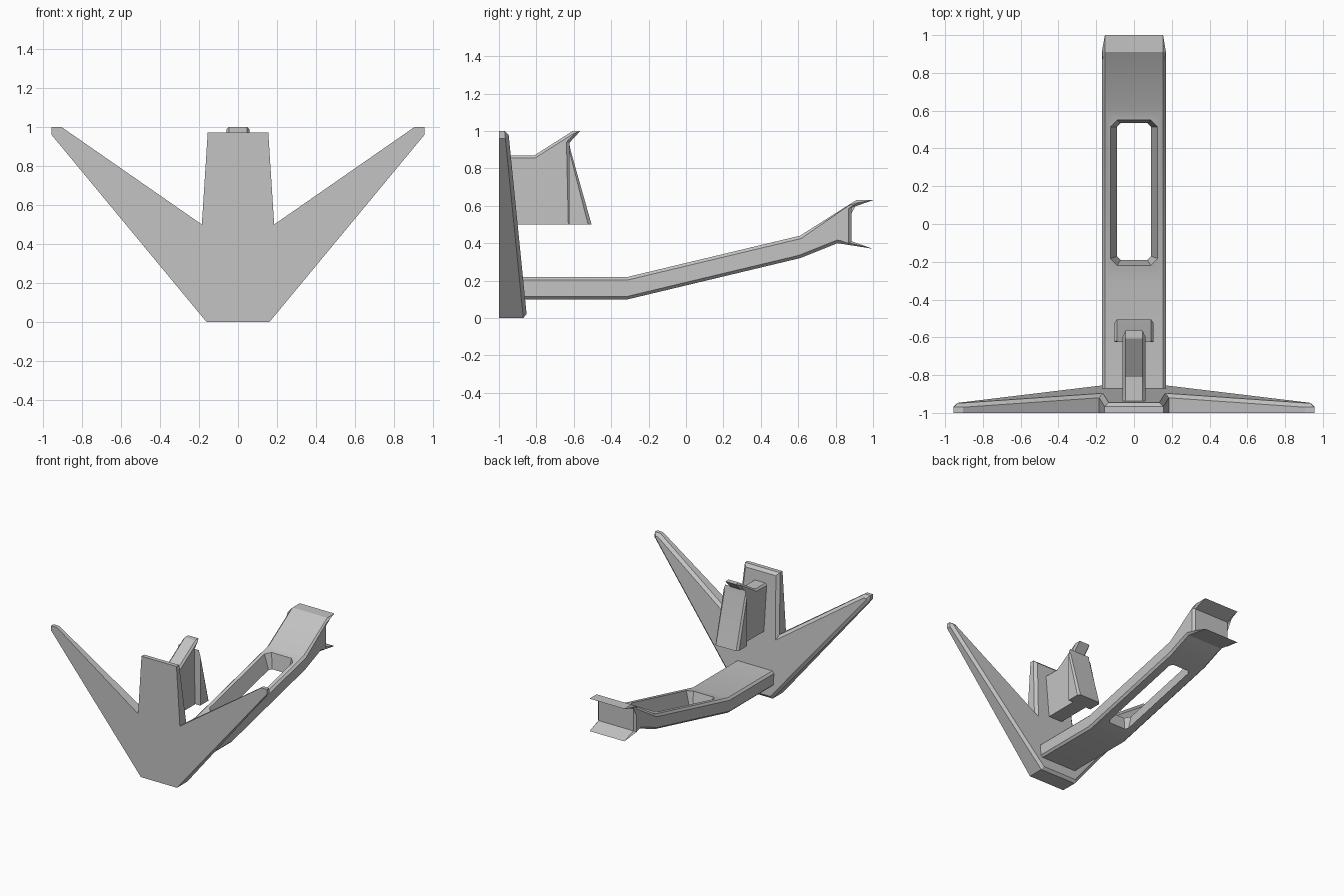
import bpy, bmesh

if "Cube" in bpy.data.objects:
    bpy.data.objects.remove(bpy.data.objects["Cube"])

GREY = (0.55, 0.55, 0.55, 1)
grey = bpy.data.materials.new("plain grey")
grey.use_nodes = True
grey.diffuse_color = GREY
grey.node_tree.nodes["Principled BSDF"].inputs["Base Color"].default_value = GREY


def finish(name, bm):
    bmesh.ops.recalc_face_normals(bm, faces=bm.faces)
    mesh = bpy.data.meshes.new(name)
    bm.to_mesh(mesh)
    bm.free()
    mesh.materials.append(grey)
    obj = bpy.data.objects.new(name, mesh)
    bpy.context.collection.objects.link(obj)
    return obj


def loft(bm, ring_a, ring_b):
    """Close two matching rings of points; return both caps."""
    a = [bm.verts.new(p) for p in ring_a]
    b = [bm.verts.new(p) for p in ring_b]
    for i in range(len(a)):
        j = (i + 1) % len(a)
        bm.faces.new((a[i], a[j], b[j], b[i]))
    caps = bm.faces.new(a[::-1]), bm.faces.new(b)
    bmesh.ops.recalc_face_normals(bm, faces=bm.faces)
    return caps


def inset(bm, face, amount):
    bmesh.ops.inset_region(bm, faces=[face], thickness=amount, use_even_offset=True)
    return face.verts


def side_prism(name, profile, half, chamfer, floor=None, front=None):
    """Extrude a (y, z) profile along x with chamfered side outlines."""
    bm = bmesh.new()
    inner = half - chamfer
    caps = loft(bm, [(-inner, y, z) for y, z in profile],
                [(inner, y, z) for y, z in profile])
    for cap, side in zip(caps, (-1, 1)):
        for v in inset(bm, cap, chamfer):
            v.co.x = side * half
            if floor is not None and v.co.z < floor + 0.03:
                v.co.z = floor
            if front is not None and v.co.y < front + 0.03:
                v.co.y = front
    return finish(name, bm)


# Forked front plate: flat front, leaning back face with a chamfered rim
half_outline = [(0.16, 0), (0.955, 0.96), (0.955, 1.0), (0.905, 1.0),
                (0.185, 0.5), (0.155, 0.97)]
outline = half_outline + [(-x, z) for x, z in reversed(half_outline)]
bm = bmesh.new()
_, back = loft(bm, [(x, -1, z) for x, z in outline],
               [(x, -0.87 - 0.1 * z, z) for x, z in outline])
for v in inset(bm, back, 0.022):
    v.co.y = -0.85 - 0.1 * v.co.z
parts = [finish("front_plate", bm)]

# Long bent arm ending in a flared fork
arm = side_prism("long_arm", [
    (-0.92, 0.10), (-0.31, 0.10), (0.61, 0.32), (0.81, 0.40), (1.0, 0.37),
    (0.885, 0.41), (0.885, 0.59), (1.0, 0.63), (0.91, 0.63), (0.61, 0.44),
    (-0.31, 0.22), (-0.92, 0.22)], 0.17, 0.016)
parts.append(arm)


# Tapered slot through the arm
def slot_ring(half, y0, y1, cut, lift):
    pts = [(half, y0 + cut), (half, y1 - cut), (half - cut, y1), (cut - half, y1),
           (-half, y1 - cut), (-half, y0 + cut), (cut - half, y0), (half - cut, y0)]
    return [(x, y, lift + 0.239 * (y + 0.31)) for x, y in pts]


bm = bmesh.new()
loft(bm, slot_ring(0.087, -0.187, 0.532, 0.018, 0.09),
     slot_ring(0.128, -0.222, 0.552, 0.038, 0.23))
cutter = finish("slot_cutter", bm)
cutter.hide_render = True
slot = arm.modifiers.new("slot", "BOOLEAN")
slot.operation = "DIFFERENCE"
slot.solver = "EXACT"
slot.object = cutter
bpy.context.view_layer.objects.active = arm
bpy.ops.object.modifier_apply(modifier=slot.name)
bpy.data.objects.remove(cutter)

# Upper hook fin
parts.append(side_prism("hook_fin", [
    (-0.96, 0.5), (-0.615, 0.5), (-0.625, 0.935), (-0.565, 1.0), (-0.605, 1.0),
    (-0.81, 0.87), (-0.96, 0.87)], 0.06, 0.014, floor=0.5))

# Wedge pad behind the fin
parts.append(side_prism("hook_pad", [
    (-0.625, 0.5), (-0.505, 0.5), (-0.618, 0.9), (-0.625, 0.94)],
    0.104, 0.014, floor=0.5, front=-0.625))

# Smooth the gentle bends, keep the edges crisp
bpy.ops.object.select_all(action="DESELECT")
for part in parts:
    part.select_set(True)
bpy.context.view_layer.objects.active = arm
bpy.ops.object.shade_smooth_by_angle(angle=0.5)
